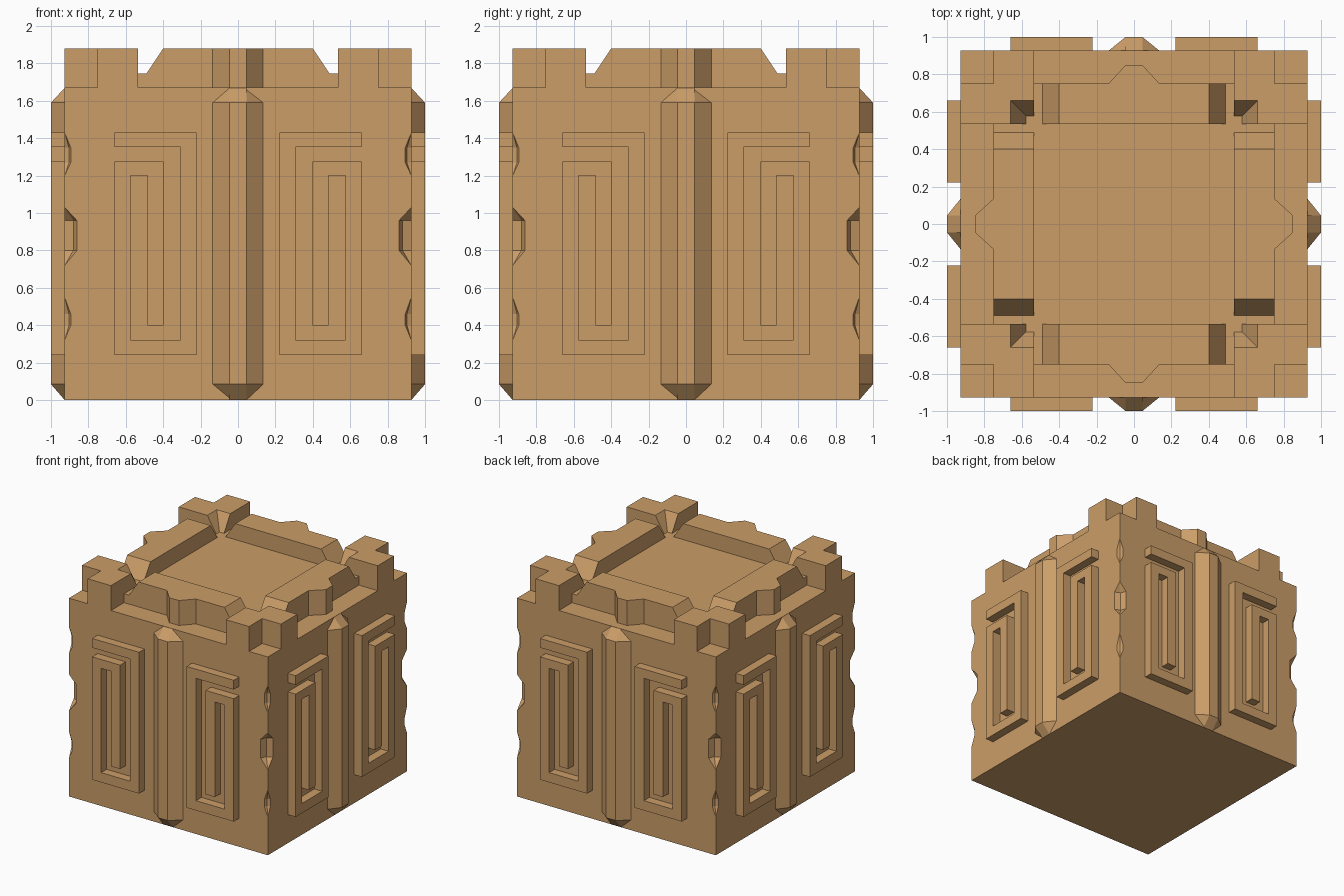
import bpy, bmesh, math
from mathutils import Matrix

if "Cube" in bpy.data.objects:
    bpy.data.objects.remove(bpy.data.objects["Cube"])

stone = bpy.data.materials.new("sandstone")
stone.diffuse_color = (0.6, 0.34, 0.14, 1)
stone.use_nodes = True
stone.node_tree.nodes["Principled BSDF"].inputs["Base Color"].default_value = stone.diffuse_color

H, OUT = 0.927, 1.0                      # body half width, relief half width
LEDGE, FLOOR, TOP = 1.67, 1.745, 1.88    # heights of the crown
IN, MID = 0.535, 0.752                   # inner and outer wall faces


def loft(bm, rings):
    """Skin a stack of equal-length closed rings and cap both ends."""
    vs = [[bm.verts.new(p) for p in r] for r in rings]
    n = len(vs[0])
    for a, b in zip(vs, vs[1:]):
        for i in range(n):
            j = (i + 1) % n
            bm.faces.new((a[i], a[j], b[j], b[i]))
    bm.faces.new(vs[0][::-1])
    bm.faces.new(vs[-1])


def flat(pts, z):
    return [(x, y, z) for x, y in pts]


def upright(pts, y):
    return [(x, y, z) for x, z in pts]


def part(name, lofts, turns=4):
    """Make an object from lofts, repeated around z."""
    bm = bmesh.new()
    for rings in lofts:
        loft(bm, rings)
    source = bm.verts[:] + bm.edges[:] + bm.faces[:]
    for k in range(1, turns):
        new = bmesh.ops.duplicate(bm, geom=source)["geom"]
        verts = [v for v in new if isinstance(v, bmesh.types.BMVert)]
        bmesh.ops.transform(bm, verts=verts, matrix=Matrix.Rotation(k * math.pi / 2, 4, 'Z'))
    bmesh.ops.recalc_face_normals(bm, faces=bm.faces[:])
    me = bpy.data.meshes.new(name)
    bm.to_mesh(me)
    bm.free()
    me.materials.append(stone)
    ob = bpy.data.objects.new(name, me)
    bpy.context.collection.objects.link(ob)
    return ob


def square(h):
    return [(-h, -h), (h, -h), (h, h), (-h, h)]


# body block with chipped vertical edges
body = part("body", [[flat(square(H), 0), flat(square(H), LEDGE)]], 1)


def chip(r, heights):
    rings = []
    for z, s in zip(heights, (0.01, 1, 1, 0.01)):
        rings.append([(H + s * r * math.cos(i * math.pi / 4),
                       H + s * r * math.sin(i * math.pi / 4), z) for i in range(8)])
    return rings


cutter = part("edge_chip_cutter", [chip(0.033, (0.32, 0.40, 0.46, 0.55)),
                                   chip(0.066, (0.72, 0.80, 0.96, 1.03)),
                                   chip(0.033, (1.20, 1.27, 1.35, 1.43))])
cutter.hide_render = True
cut = body.modifiers.new("chips", 'BOOLEAN')
cut.operation, cut.solver, cut.object = 'DIFFERENCE', 'EXACT', cutter
bpy.context.view_layer.objects.active = body
bpy.ops.object.modifier_apply(modifier=cut.name)
bpy.data.objects.remove(cutter)

# recessed floor slab on top
part("top_floor", [[flat(square(MID), LEDGE), flat(square(MID), FLOOR)]], 1)

# low walls with sloping ends, and their central bumps
wall = [(-0.49, FLOOR), (0.49, FLOOR), (0.40, TOP), (-0.40, TOP)]
part("top_walls", [[upright(wall, IN), upright(wall, MID)]])
bump = [(-0.135, MID), (0.135, MID), (0.045, 0.85), (-0.045, 0.85)]
part("wall_bumps", [[flat(bump, LEDGE), flat(bump, TOP)]])


# stepped corner blocks with a funnel notch on the inside corner
def corner(n):
    return [(IN, H), (MID, H), (MID, MID), (H, MID), (H, IN), (n, IN), (n, n), (IN, n)][::-1]


part("corner_blocks", [[flat(corner(0.578), LEDGE), flat(corner(0.578), FLOOR),
                        flat(corner(0.66), TOP)]])

# faceted pilasters in the middle of each side
shaft = [(-0.135, H), (0.135, H), (0.045, OUT), (-0.045, OUT)]
tip = [(-0.045, H - 0.01), (0.045, H - 0.01), (0.045, H), (-0.045, H)]
part("pilasters", [[flat(tip, 0.001), flat(shaft, 0.085), flat(shaft, 1.59), flat(tip, LEDGE - 0.001)]])

# raised square spirals, mirrored about each pilaster
spiral = [(0.66, 1.43), (0.222, 1.43), (0.222, 0.24), (0.66, 0.24), (0.66, 1.275), (0.398, 1.275),
          (0.398, 0.40), (0.485, 0.40), (0.485, 1.20), (0.575, 1.20), (0.575, 0.322),
          (0.308, 0.322), (0.308, 1.352), (0.66, 1.352)]
mirrored = [(-x, z) for x, z in spiral]
part("spiral_reliefs", [[upright(s, H - 0.01), upright(s, OUT)] for s in (spiral, mirrored)])
